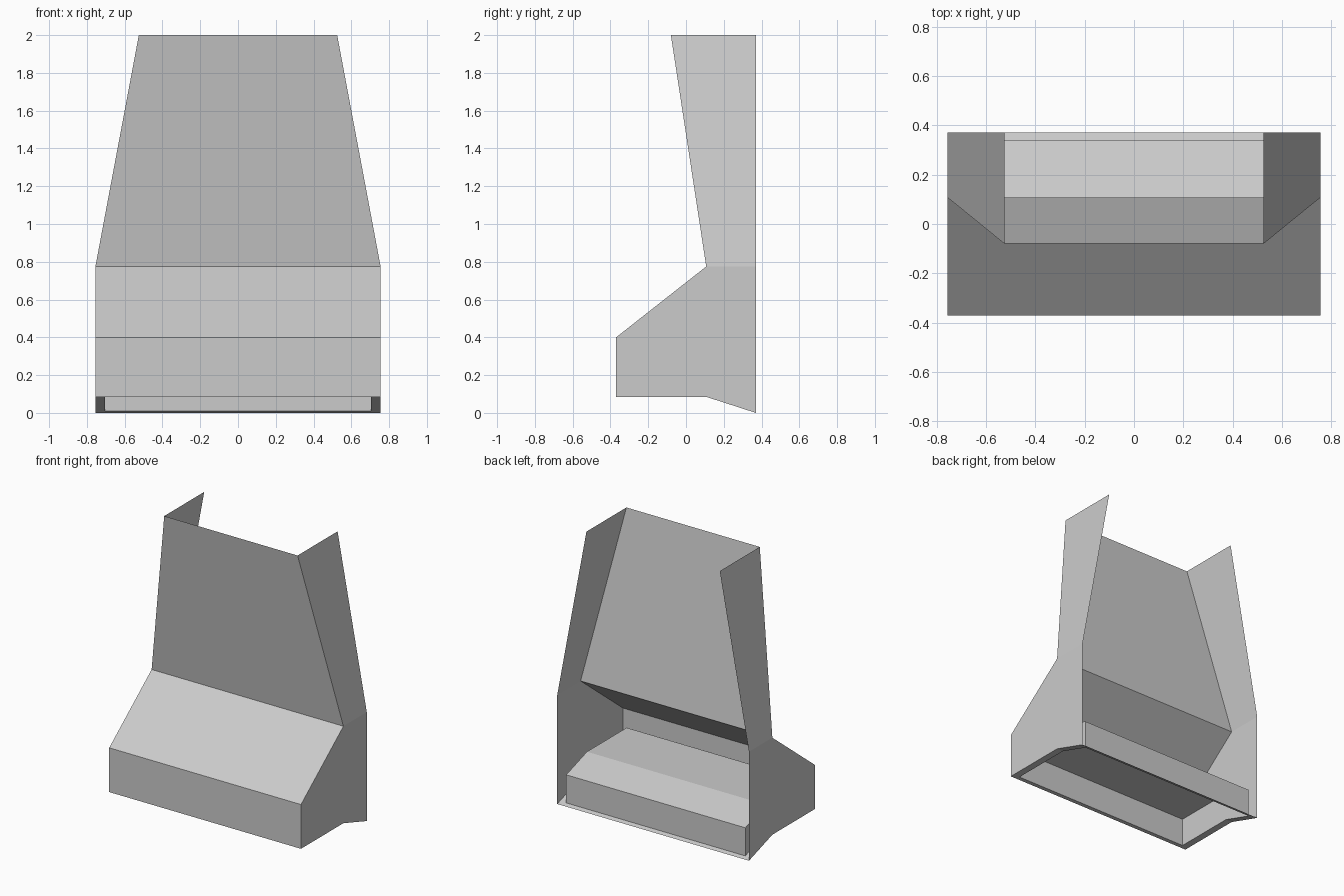
import bpy

cube = bpy.data.objects.get("Cube")
if cube:
    bpy.data.objects.remove(cube, do_unlink=True)

metal = bpy.data.materials.new("brushed grey metal")
metal.use_nodes = True
grey = (0.6, 0.6, 0.6, 1)
metal.diffuse_color = grey
metal.node_tree.nodes["Principled BSDF"].inputs["Base Color"].default_value = grey

# Main dimensions
HALF, TOP_HALF, INNER_HALF = 0.755, 0.525, 0.705
FRONT, BEND, BACK, TOP_FRONT = -0.37, 0.107, 0.37, -0.08
LIP, NOSE, SHOULDER, TOP = 0.085, 0.4, 0.775, 2.0
TRAY_FRONT, TRAY_BACK, TRAY_DEPTH = -0.34, 0.34, 0.2


def sheet(name, faces):
    """Make one sheet metal part from a list of polygons."""
    verts, index, polys = [], {}, []
    for face in faces:
        for p in face:
            if p not in index:
                index[p] = len(verts)
                verts.append(p)
        polys.append([index[p] for p in face])
    mesh = bpy.data.meshes.new(name)
    mesh.from_pydata(verts, [], polys)
    mesh.materials.append(metal)
    obj = bpy.data.objects.new(name, mesh)
    bpy.context.collection.objects.link(obj)
    return obj


def strip(rows):
    """Join left-right symmetric rows (half width, y, z) into quads."""
    return [((-a[0], a[1], a[2]), (-b[0], b[1], b[2]), b, a)
            for a, b in zip(rows, rows[1:])]


def base_z(y):
    """Height of the underside, which dips towards the back."""
    return LIP if y <= BEND else LIP * (BACK - y) / (BACK - BEND)


# Front: sloping chimney panel, canopy slope and upright nose
sheet("chimney_front", strip([(TOP_HALF, TOP_FRONT, TOP), (HALF, BEND, SHOULDER)]))
sheet("canopy_front", strip([(HALF, BEND, SHOULDER), (HALF, FRONT, NOSE),
                             (HALF, FRONT, LIP)]))

# Sides
for side, name in ((1, "left"), (-1, "right")):
    x, xt = side * HALF, side * TOP_HALF
    nose = [(x, FRONT, LIP), (x, BEND, LIP), (x, BEND, SHOULDER), (x, FRONT, NOSE)]
    rear = [(x, BEND, LIP), (x, BACK, 0), (x, BACK, SHOULDER), (x, BEND, SHOULDER)]
    chimney = [(x, BEND, SHOULDER), (x, BACK, SHOULDER),
               (xt, BACK, TOP), (xt, TOP_FRONT, TOP)]
    sheet(name + "_side", [f[::side] for f in (nose, rear, chimney)])

# Underside rim around the opening
outer = [(HALF, y, base_z(y)) for y in (FRONT, BEND, BACK)]
inner = [(INNER_HALF, y, base_z(y)) for y in (TRAY_FRONT, BEND, TRAY_BACK)]
rim = strip([outer[0], inner[0]]) + strip([inner[2], outer[2]])
for i in (0, 1):
    quad = [outer[i], inner[i], inner[i + 1], outer[i + 1]]
    rim += [quad, [(-x, y, z) for x, y, z in reversed(quad)]]
sheet("bottom_rim", rim)

# Raised tray over the opening, with walls all round
roof = [(x, y, z + TRAY_DEPTH) for x, y, z in inner]
tray = strip([inner[0], *roof, inner[2]])
for i in (0, 1):
    quad = [inner[i], inner[i + 1], roof[i + 1], roof[i]]
    tray += [quad, [(-x, y, z) for x, y, z in reversed(quad)]]
sheet("filter_tray", [f[::-1] if i < 4 else f for i, f in enumerate(tray)])
